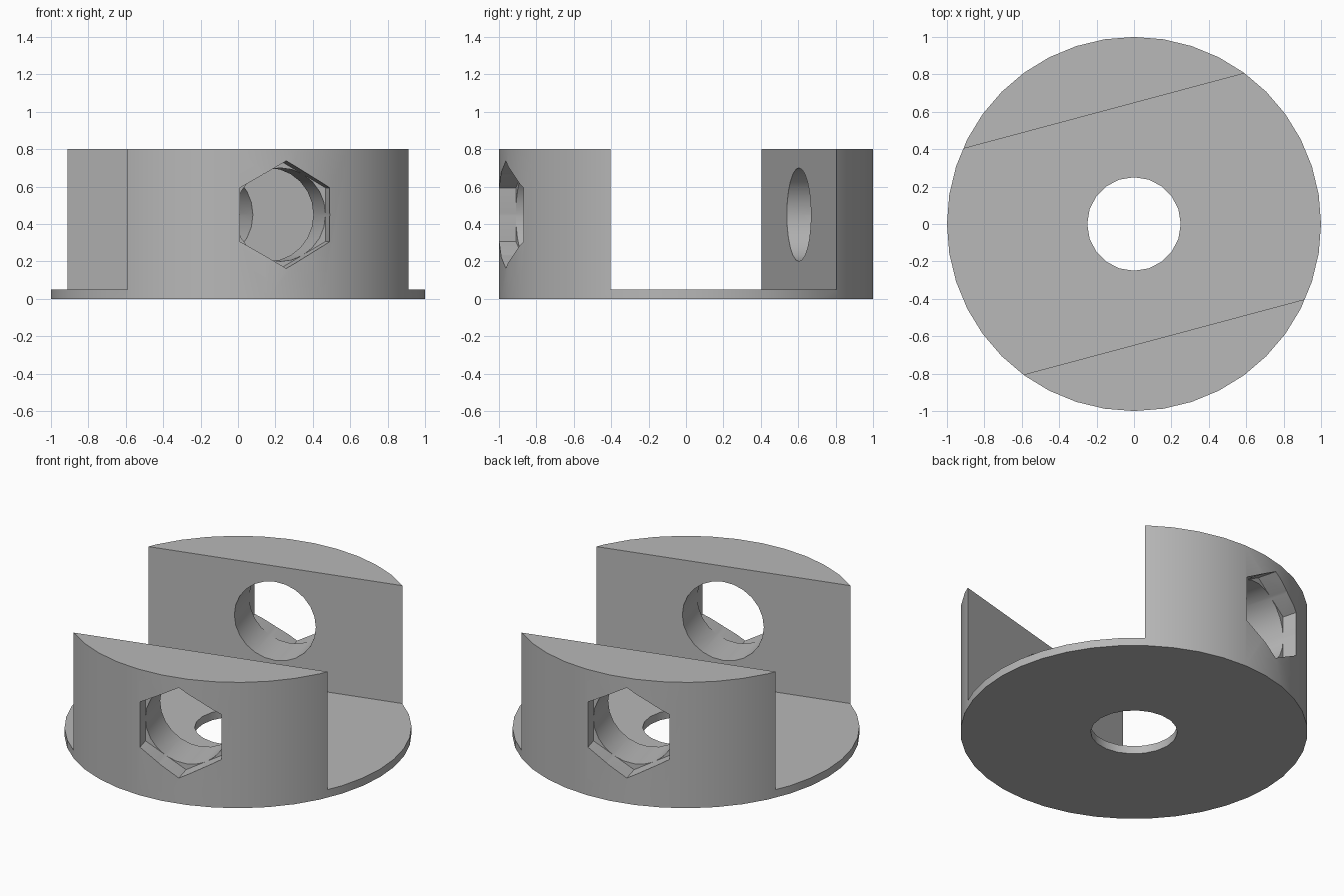
import bpy
import bmesh
from math import radians, pi
from mathutils import Matrix

cube = bpy.data.objects.get("Cube")
if cube:
    bpy.data.objects.remove(cube, do_unlink=True)

TURN = Matrix.Rotation(radians(15), 4, 'Z')
BOLT_Z = 0.45

grey = bpy.data.materials.new("light grey")
grey.use_nodes = True
colour = (0.48, 0.48, 0.48, 1)
grey.diffuse_color = colour
grey.node_tree.nodes["Principled BSDF"].inputs["Base Color"].default_value = colour


def add_object(name, bm):
    mesh = bpy.data.meshes.new(name)
    bm.to_mesh(mesh)
    bm.free()
    mesh.materials.append(grey)
    obj = bpy.data.objects.new(name, mesh)
    bpy.context.collection.objects.link(obj)
    return obj


def cylinder(name, sides, radius, length, matrix):
    bm = bmesh.new()
    bmesh.ops.create_cone(bm, cap_ends=True, segments=sides, radius1=radius,
                          radius2=radius, depth=length, matrix=matrix)
    return add_object(name, bm)


def box(name, size, matrix):
    bm = bmesh.new()
    bmesh.ops.create_cube(bm, size=1, matrix=matrix @ Matrix.Diagonal((*size, 1)))
    return add_object(name, bm)


def along_bolt(distance):
    """Frame on the bolt axis, with its z axis pointing along the bolt."""
    return (TURN @ Matrix.Translation((0, distance, BOLT_Z))
            @ Matrix.Rotation(pi / 2, 4, 'X'))


# Round body, from which everything else is cut
body = cylinder("clamp_body", 40, 1, 0.8, Matrix.Translation((0, 0, 0.4)))

# Wide slot, centre bore, cross bolt hole
cutters = [
    box("slot_cutter", (3, 1.25, 1), TURN @ Matrix.Translation((0, 0, 0.55))),
    cylinder("centre_bore_cutter", 20, 0.25, 1, Matrix.Identity(4)),
    cylinder("bolt_hole_cutter", 24, 0.25, 3, along_bolt(0)),
]

# Hexagonal nut pocket at each end of the bolt hole, corners up and down
for side in (-1, 1):
    cutters.append(cylinder("nut_pocket_cutter", 6, 0.2875, 0.4,
                            along_bolt(side * 1.075)))

for cutter in cutters:
    cutter.hide_render = True
    mod = body.modifiers.new(cutter.name, 'BOOLEAN')
    mod.operation = 'DIFFERENCE'
    mod.solver = 'EXACT'
    mod.object = cutter

# Keep the cut result and remove the cutters
bpy.context.view_layer.update()
graph = bpy.context.evaluated_depsgraph_get()
result = bpy.data.meshes.new_from_object(body.evaluated_get(graph))
body.modifiers.clear()
body.data = result
for cutter in cutters:
    bpy.data.objects.remove(cutter, do_unlink=True)

# Smooth the round walls, keep the cut edges sharp
bpy.ops.object.select_all(action='DESELECT')
body.select_set(True)
bpy.context.view_layer.objects.active = body
bpy.ops.object.shade_smooth_by_angle(angle=radians(30))
